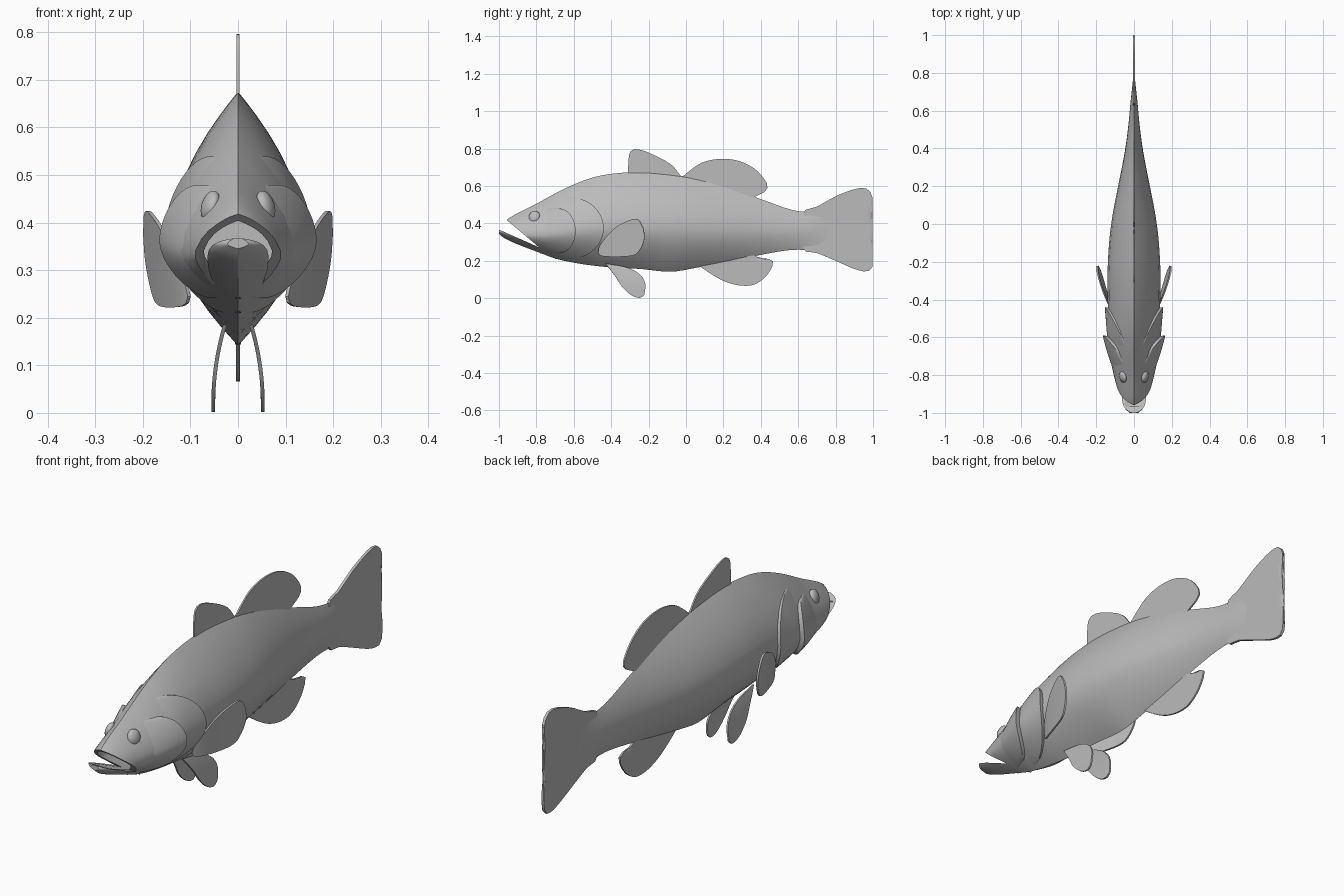
import bpy, bmesh, math
from mathutils import Vector

if "Cube" in bpy.data.objects:
    bpy.data.objects.remove(bpy.data.objects["Cube"])

grey = bpy.data.materials.new("fish grey")
grey.diffuse_color = (0.5, 0.5, 0.5, 1)
grey.use_nodes = True
grey.node_tree.nodes["Principled BSDF"].inputs["Base Color"].default_value = grey.diffuse_color

# Body stations: y, belly z, widest z, back z, half width
STATIONS = [
    (-1.0, .345, .355, .37, .022), (-.98, .327, .355, .395, .045), (-.95, .31, .35, .426, .062),
    (-.9, .288, .345, .455, .080), (-.8, .25, .335, .505, .107), (-.7, .213, .345, .56, .128),
    (-.6, .19, .36, .608, .139), (-.5, .175, .37, .645, .139), (-.4, .165, .38, .665, .139),
    (-.25, .157, .38, .675, .140), (-.08, .142, .375, .662, .130), (.05, .162, .37, .641, .113),
    (.2, .19, .365, .60, .084), (.4, .232, .362, .53, .046), (.55, .257, .36, .477, .027),
    (.64, .258, .36, .462, .019), (.72, .245, .36, .475, .010), (.78, .24, .36, .48, .004)]


def station(y):
    """Smoothly interpolated belly, middle, back and half width at y."""
    s = STATIONS
    i = max(0, min(len(s) - 2, sum(p[0] <= y for p in s) - 1))

    def slope(j, k):
        a, b = s[max(j - 1, 0)], s[min(j + 1, len(s) - 1)]
        return (b[k] - a[k]) / (b[0] - a[0])
    h = s[i + 1][0] - s[i][0]
    t = (y - s[i][0]) / h
    return [(2*t**3 - 3*t*t + 1) * s[i][k] + (t**3 - 2*t*t + t) * h * slope(i, k)
            + (3*t*t - 2*t**3) * s[i + 1][k] + (t**3 - t*t) * h * slope(i + 1, k)
            for k in range(1, 5)]


def half_width(y, z):
    """Half width of the body surface at a height."""
    zb, zm, zt, w = station(y)
    f = (z - zm) / (zt - zm) if z > zm else (zm - z) / (zm - zb)
    return w * (1 - min(f, 1) ** 1.75)


def finish(name, bm, angle=40):
    bmesh.ops.remove_doubles(bm, verts=bm.verts, dist=1e-5)
    bmesh.ops.recalc_face_normals(bm, faces=bm.faces)
    me = bpy.data.meshes.new(name)
    bm.to_mesh(me)
    bm.free()
    me.materials.append(grey)
    ob = bpy.data.objects.new(name, me)
    bpy.context.collection.objects.link(ob)
    smooth(ob, angle)
    return ob


def smooth(ob, angle=40):
    bpy.ops.object.select_all(action='DESELECT')
    ob.select_set(True)
    bpy.context.view_layer.objects.active = ob
    bpy.ops.object.shade_smooth_by_angle(angle=math.radians(angle))


def grid(bm, rows, wrap=False):
    vs = [[bm.verts.new(p) for p in r] for r in rows]
    n = len(vs[0])
    for a, b in zip(vs, vs[1:]):
        for j in range(n if wrap else n - 1):
            k = (j + 1) % n
            bm.faces.new((a[j], a[k], b[k], b[j]))
    return vs


def body_loft(name, ys, shrink=0):
    rows = []
    for y in ys:
        zb, zm, zt, w = station(y)
        if shrink:
            zb, zt, w = zb + .02, zt - .028, w * .8
            zm = min(max(zm, zb + .005), zt - .005)
        row = []
        for i in range(32):
            a = math.tau * i / 32
            f = math.sin(a)
            x = w * (1 - abs(f) ** 1.75) * (1 if math.cos(a) >= 0 else -1)
            row.append((x, y, zm + f * ((zt - zm) if f > 0 else (zm - zb))))
        rows.append(row)
    bm = bmesh.new()
    vs = grid(bm, rows, True)
    bm.faces.new(vs[0])
    bm.faces.new(vs[-1])
    return finish(name, bm)


# Body with an open, hollow mouth
body = body_loft("body", [-1, -.99, -.98, -.965] + [-.95 + 1.73 * i / 48 for i in range(49)])
cavity = body_loft("mouth_cavity", [-.965 + .245 * i / 10 for i in range(11)], 1)
bm = bmesh.new()
wedge = [(-.785, .272), (-1.1, .537), (-1.1, .411)]
sides = [[bm.verts.new((x, y, z)) for y, z in wedge] for x in (-.3, .3)]
for f in sides:
    bm.faces.new(f)
for i in range(3):
    j = (i + 1) % 3
    bm.faces.new((sides[0][i], sides[0][j], sides[1][j], sides[1][i]))
gape = finish("mouth_gape", bm)
for cutter in (cavity, gape):
    cutter.hide_render = True
    bpy.context.view_layer.objects.active = body
    m = body.modifiers.new("cut", 'BOOLEAN')
    m.operation, m.solver, m.object = 'DIFFERENCE', 'EXACT', cutter
    bpy.ops.object.modifier_apply(modifier=m.name)
for cutter in (cavity, gape):
    bpy.data.objects.remove(cutter)
smooth(body)


# Gill covers and cheeks: plates following the body and flaring backwards
def cover(name, front, cy, cz, ry, rz, flare):
    for side, label in ((1, "right"), (-1, "left")):
        rows = []
        for i in range(25):
            a = math.pi * (i / 24 - .5)
            z, edge = cz + rz * math.sin(a) * .999, cy + ry * math.cos(a)
            row = []
            for j in range(11):
                s = j / 10
                y = front + (edge - front) * s
                lift = -.006 + (flare + .006) * s * math.cos(a) ** .4
                row.append((side * (half_width(y, z) + lift), y, z))
            row.append((side * (half_width(edge, z) - .008), edge - .004, z))
            rows.append(row)
        bm = bmesh.new()
        grid(bm, rows)
        ob = finish(f"{name}_{label}", bm)
        # plates are open sheets, so make their normals face outwards
        if sum(p.normal.x * side for p in ob.data.polygons) < 0:
            ob.data.flip_normals()


cover("gill_cover", -.70, -.62, .375, .18, .165, .016)
cover("cheek", -.78, -.68, .36, .09, .12, .026)


def curve(pts, n):
    """Points spaced evenly along a smooth curve through pts."""
    p = [Vector(q) for q in pts]
    p = [2 * p[0] - p[1]] + p + [2 * p[-1] - p[-2]]
    fine = []
    for a, b, c, d in zip(p, p[1:], p[2:], p[3:]):
        for k in range(12):
            t = k / 12
            fine.append(.5 * (2*b + (c - a)*t + (2*a - 5*b + 4*c - d)*t*t + (3*b - a - 3*c + d)*t**3))
    fine.append(p[-2])
    run = [0]
    for a, b in zip(fine, fine[1:]):
        run.append(run[-1] + (b - a).length)
    out = []
    for i in range(n + 1):
        d = run[-1] * i / n
        j = min(max(sum(r <= d for r in run) - 1, 0), len(fine) - 2)
        out.append(fine[j].lerp(fine[j + 1], (d - run[j]) / max(run[j + 1] - run[j], 1e-9)))
    return out


def fin(name, upper, lower, thick, x_at=lambda y, z: 0):
    """Thin plate spanning two edges given as (y, z)."""
    rows = []
    for a, b in zip(curve(upper, 24), curve(lower, 24)):
        pts = [a.lerp(b, k / 6) for k in range(7)]
        rows.append([(x_at(q.x, q.y), q.x, q.y) for q in pts])
    bm = bmesh.new()
    grid(bm, rows)
    bmesh.ops.dissolve_degenerate(bm, dist=1e-5, edges=bm.edges)
    ob = finish(name, bm)
    m = ob.modifiers.new("thickness", 'SOLIDIFY')
    m.thickness, m.offset = thick, 0
    bpy.ops.object.modifier_apply(modifier=m.name)
    smooth(ob)


# Fins on the centre line
fin("front_dorsal_fin", [(-.31, .65), (-.307, .74), (-.295, .788), (-.25, .795), (-.17, .765), (-.08, .715), (-.025, .65)],
    [(-.31, .65), (-.17, .65), (-.025, .65)], .007)
fin("rear_dorsal_fin", [(-.03, .64), (.03, .69), (.09, .727), (.18, .745), (.28, .735), (.37, .69), (.43, .62), (.432, .58), (.39, .553), (.34, .53)],
    [(-.03, .64), (.15, .60), (.34, .53)], .007)
fin("anal_fin", [(.06, .18), (.2, .21), (.34, .235)],
    [(.06, .18), (.15, .12), (.22, .085), (.3, .067), (.37, .075), (.43, .12), (.465, .18), (.455, .207), (.41, .213), (.34, .235)], .008)
fin("tail_fin", [(.62, .36), (.63, .463), (.70, .49), (.80, .545), (.90, .583), (.96, .588), (.99, .56), (.995, .52), (.975, .43), (.967, .37)],
    [(.62, .36), (.63, .258), (.70, .242), (.80, .20), (.90, .157), (.96, .143), (.99, .155), (.998, .20), (.975, .30), (.967, .37)], .012)

# Paired fins
for side, label in ((1, "right"), (-1, "left")):
    fin("pectoral_fin_" + label,
        [(-.468, .245), (-.455, .29), (-.38, .375), (-.30, .418), (-.255, .42), (-.228, .375)],
        [(-.468, .245), (-.45, .226), (-.36, .222), (-.28, .23), (-.245, .26), (-.222, .32), (-.228, .375)], .008,
        lambda y, z: side * (.105 + .085 * max(0, (y + .47) / .25) ** .7 + .1 * (z - .3)))
    fin("pelvic_fin_" + label,
        [(-.43, .185), (-.32, .165), (-.25, .13), (-.218, .08), (-.222, .02)],
        [(-.43, .185), (-.38, .12), (-.34, .06), (-.29, .015), (-.245, .002), (-.222, .02)], .008,
        lambda y, z: side * (.052 - .9 * max(0, z - .02) ** 2))
    # Eye
    bm = bmesh.new()
    bmesh.ops.create_uvsphere(bm, u_segments=20, v_segments=12, radius=1)
    eye = finish("eye_" + label, bm)
    eye.scale = (.018, .031, .033)
    eye.rotation_euler = (0, -side * .3, -side * .25)
    eye.location = (side * (half_width(-.81, .435) - .003), -.81, .435)
